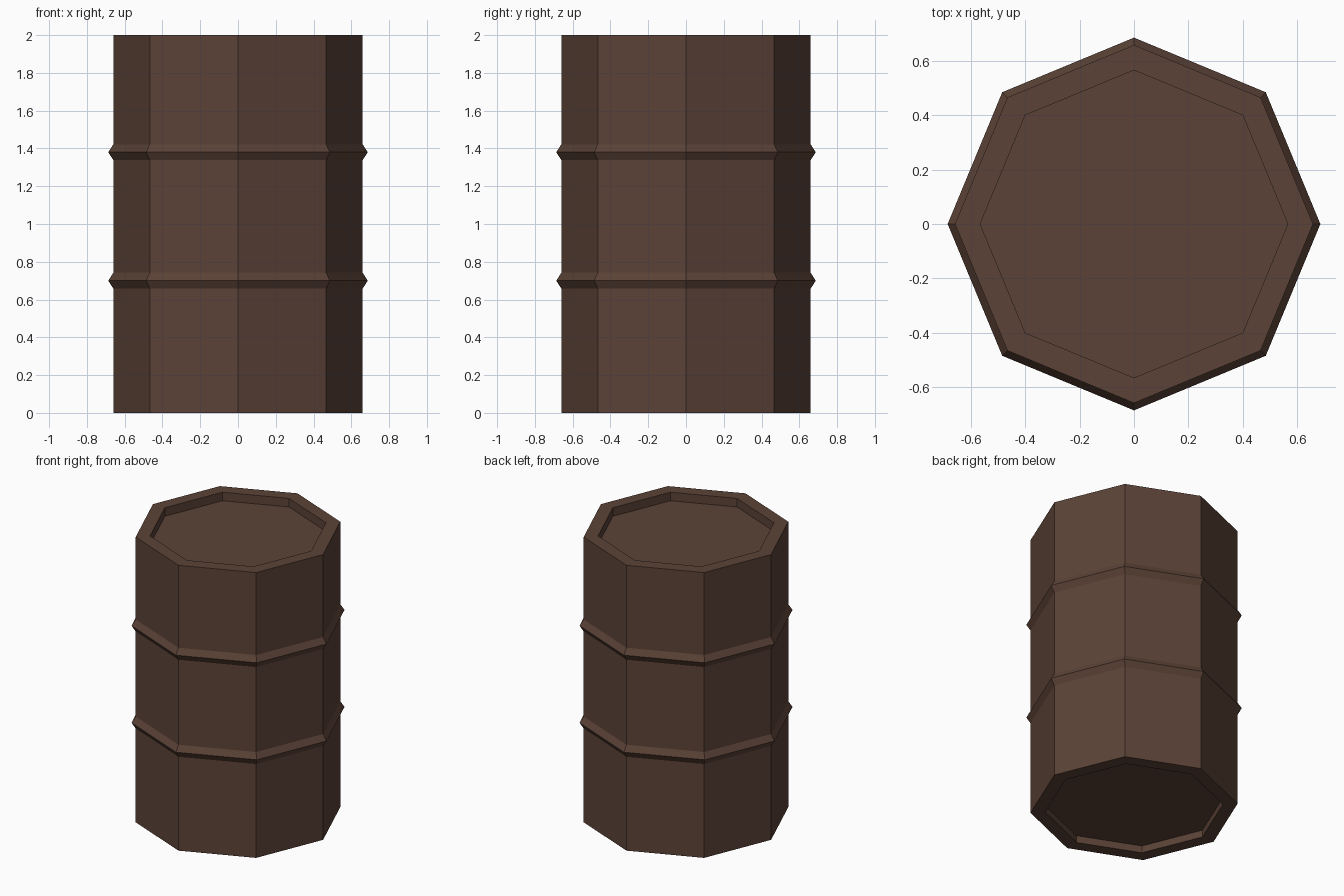
import bpy, bmesh, math

if "Cube" in bpy.data.objects:
    bpy.data.objects.remove(bpy.data.objects["Cube"])

SIDES = 8
R, RIDGE, LID, H = 0.66, 0.687, 0.567, 2.0


def lathe(name, profile, mat):
    """Revolve a (radius, z) profile into a closed flat-sided body."""
    bm = bmesh.new()
    rings = []
    for r, z in profile:
        rings.append([bm.verts.new((r * math.cos(math.tau * i / SIDES),
                                    r * math.sin(math.tau * i / SIDES), z))
                      for i in range(SIDES)])
    for a, b in zip(rings, rings[1:]):
        for i in range(SIDES):
            j = (i + 1) % SIDES
            bm.faces.new((a[i], a[j], b[j], b[i]))
    bm.faces.new(rings[0])
    bm.faces.new(rings[-1])
    bmesh.ops.recalc_face_normals(bm, faces=bm.faces)
    mesh = bpy.data.meshes.new(name)
    bm.to_mesh(mesh)
    bm.free()
    mesh.materials.append(mat)
    obj = bpy.data.objects.new(name, mesh)
    bpy.context.collection.objects.link(obj)
    return obj


brown = bpy.data.materials.new("brown_metal")
brown.diffuse_color = (0.105, 0.055, 0.038, 1)
brown.use_nodes = True
brown.node_tree.nodes["Principled BSDF"].inputs["Base Color"].default_value = brown.diffuse_color

# Recessed bottom, wall with two raised hoops, rim and recessed lid
profile = [(LID, 0.05), (LID, 0), (R, 0)]
for z in (0.70, 1.38):
    profile += [(R, z - 0.042), (RIDGE, z), (R, z + 0.042)]
profile += [(R, H), (LID, H), (LID, H - 0.06)]
lathe("barrel", profile, brown)
